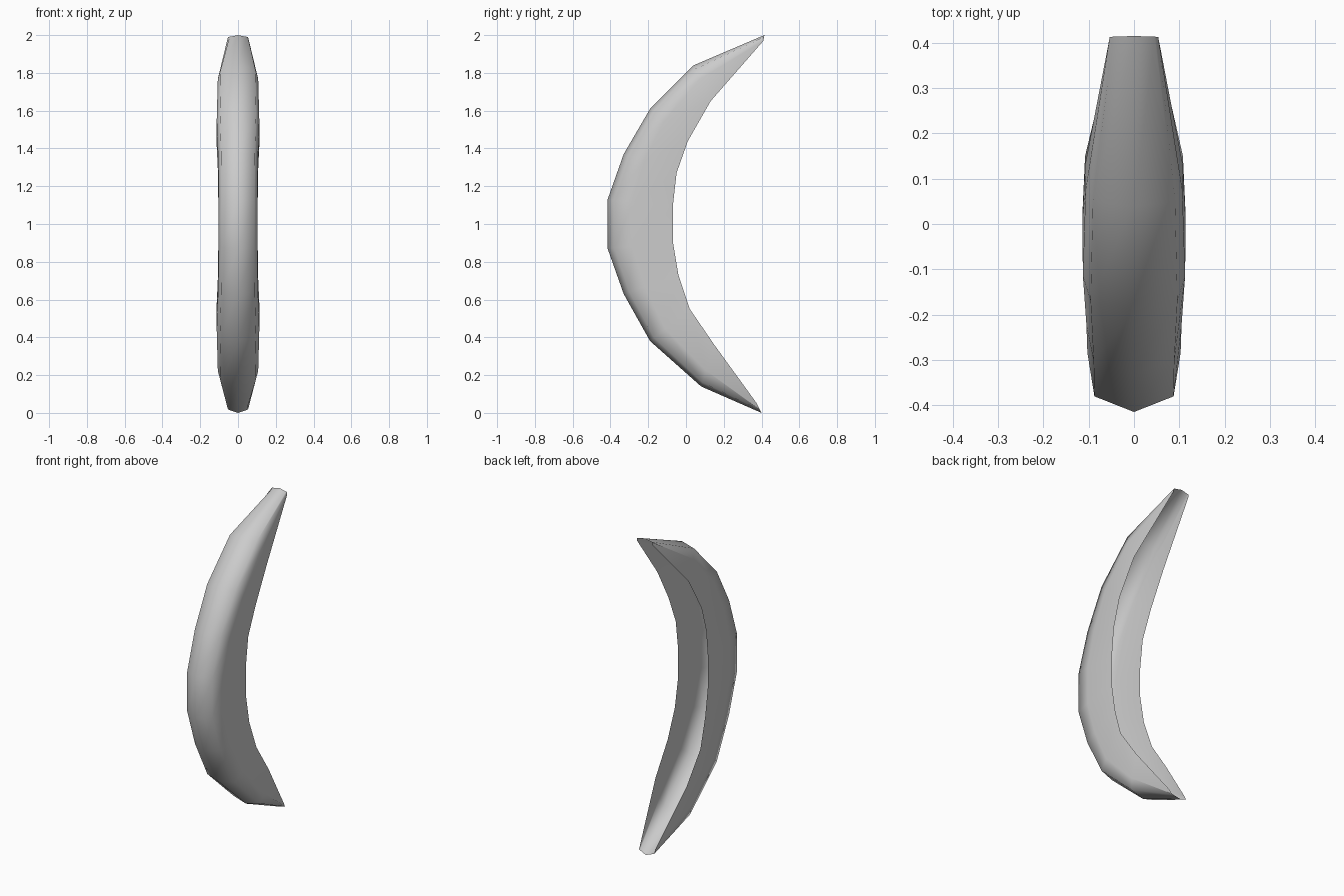
import bpy
import bmesh
from mathutils import Vector

default_cube = bpy.data.objects.get("Cube")
if default_cube:
    bpy.data.objects.remove(default_cube, do_unlink=True)


def make_material(name, colour):
    material = bpy.data.materials.new(name)
    material.use_nodes = True
    material.diffuse_color = colour
    shader = material.node_tree.nodes["Principled BSDF"]
    shader.inputs["Base Color"].default_value = colour
    return material


# Side outline (y, z) of the front ridge and the back rims, bottom to top
outer_outline = [(.4, 0), (.08, .14), (-.19, .38), (-.33, .63), (-.415, .87),
                 (-.415, 1.13), (-.33, 1.37), (-.19, 1.61), (.04, 1.84), (.415, 2)]
inner_outline = [(.375, .05), (.15, .36), (.02, .55), (-.04, .73), (-.07, .91),
                 (-.07, 1.09), (-.05, 1.27), (.01, 1.44), (.13, 1.65), (.41, 1.97)]
half_widths = [.054, .108, .114, .106, .104]
half_widths += reversed(half_widths)


def open_section(shoulder_depth):
    """Right rim round the ridge to left rim: (share of width, share of depth)."""
    half = [(.84, shoulder_depth), (.99, .38), (1, 1)]
    return [(-across, depth) for across, depth in reversed(half)] + [(0, 0)] + half


def build_shell(name, material):
    bm = bmesh.new()
    rings = []
    last = len(half_widths) - 1
    for index, width in enumerate(half_widths):
        start = Vector((0, *outer_outline[index]))
        end = Vector((0, *inner_outline[index]))
        ring = []
        # The tips are more pointed at the ridge than the body
        for across, depth in open_section(.3 if index in (0, last) else .1):
            point = start.lerp(end, depth)
            point.x = across * width
            ring.append(bm.verts.new(point))
        rings.append(ring)

    # Thin skin, left open along the hollow back
    for lower, upper in zip(rings, rings[1:]):
        for i in range(len(lower) - 1):
            face = bm.faces.new((lower[i], lower[i + 1], upper[i + 1], upper[i]))
            face.smooth = True

    mesh = bpy.data.meshes.new(name)
    bm.to_mesh(mesh)
    bm.free()
    mesh.materials.append(material)
    shell = bpy.data.objects.new(name, mesh)
    bpy.context.collection.objects.link(shell)


grey = make_material("light_grey", (.6, .6, .6, 1))
build_shell("hollow_crescent_shell", grey)
